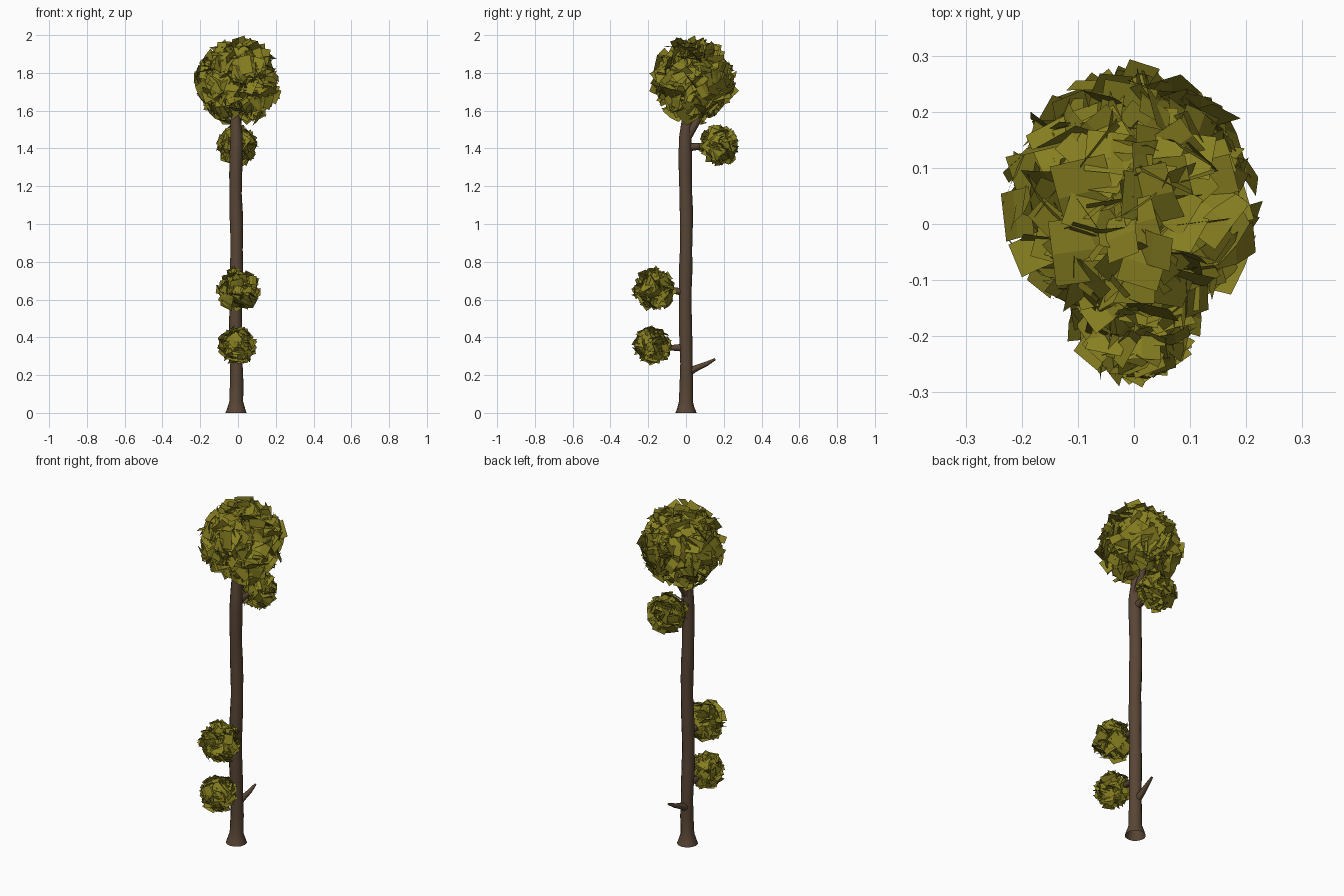
import bpy, math, random
from mathutils import Vector

if "Cube" in bpy.data.objects:
    bpy.data.objects.remove(bpy.data.objects["Cube"])

random.seed(7)


def material(name, rgb):
    m = bpy.data.materials.new(name)
    m.diffuse_color = (*rgb, 1)
    m.use_nodes = True
    m.node_tree.nodes["Principled BSDF"].inputs["Base Color"].default_value = m.diffuse_color
    return m


bark = material("brown bark", (0.10, 0.061, 0.036))
olive = material("olive leaf", (0.24, 0.21, 0.015))


def make_object(name, verts, faces, mat, smooth):
    mesh = bpy.data.meshes.new(name)
    mesh.from_pydata(verts, [], faces)
    mesh.materials.append(mat)
    ob = bpy.data.objects.new(name, mesh)
    bpy.context.collection.objects.link(ob)
    for p in mesh.polygons:
        p.use_smooth = smooth and len(p.vertices) == 4
    return ob


def tube(name, path, sides=12, rough=0.0):
    """Skin rings along a path of (x, y, z, radius); the buried start stays open."""
    pts = [Vector(p[:3]) for p in path]
    verts, faces = [], []
    for i, p in enumerate(pts):
        d = (pts[min(i + 1, len(pts) - 1)] - pts[max(i - 1, 0)]).normalized()
        if name == "trunk":
            d = Vector((0, 0, 1))
        side = d.cross(Vector((0, 1, 0)) if abs(d.y) < 0.6 else Vector((1, 0, 0))).normalized()
        up = d.cross(side)
        for k in range(sides):
            a = 2 * math.pi * k / sides
            r = path[i][3] * (1 + random.uniform(-rough, rough))
            verts.append(p + (side * math.cos(a) + up * math.sin(a)) * r)
    for i in range(len(pts) - 1):
        for k in range(sides):
            n = (k + 1) % sides
            faces.append((i * sides + k, i * sides + n, (i + 1) * sides + n, (i + 1) * sides + k))
    faces.append(tuple(range(len(verts) - sides, len(verts))))
    return make_object(name, verts, faces, bark, True)


def rand_dir():
    return Vector([random.gauss(0, 1) for _ in range(3)]).normalized()


def leaf_ball(name, centre, radius, count, size):
    """Ragged ball of slightly folded leaf cards, densest near its surface."""
    centre = Vector(centre)
    verts, faces = [], []
    for i in range(count):
        z = 1 - 2 * (i + 0.5) / count
        a = i * 2.39996
        s = math.sqrt(1 - z * z)
        out = (Vector((s * math.cos(a), s * math.sin(a), z)) + rand_dir() * 0.2).normalized()
        pos = out * radius * random.uniform(0.25, 1) ** 0.5 * 0.92
        n = (out + rand_dir() * 1.15).normalized()
        u = n.cross(rand_dir()).normalized()
        v = n.cross(u)
        w = size * random.uniform(0.75, 1.2) / 2
        h = w * random.uniform(0.65, 0.95)
        fold = w * random.uniform(0.05, 0.25)
        card = [pos + u * (w * x) + v * (h * y) + n * (fold if x == 0 else 0)
                for y in (-1, 1) for x in (-1, 0, 1)]
        # pull the card inward so no corner strays far from the ball
        limit = radius * random.uniform(0.86, 1.03)
        reach = max(c.length for c in card)
        if reach > limit:
            card = [c - out * (reach - limit) for c in card]
        b = len(verts)
        verts += [centre + c for c in card]
        faces += [(b, b + 1, b + 4, b + 3), (b + 1, b + 2, b + 5, b + 4)]
    return make_object(name, verts, faces, olive, False)


# Trunk with flared foot and gentle wobble
trunk = [(-0.01, 0, 0, 0.057), (-0.01, 0, 0.025, 0.047), (-0.01, 0, 0.06, 0.037)]
for i in range(1, 15):
    z = 0.06 + i * 0.1
    trunk.append((-0.01 + 0.003 * math.sin(z * 9), 0.003 * math.sin(z * 8) - 0.001, z,
                  0.034 + 0.0015 * math.sin(i * 2.1)))
trunk += [(-0.012, 0.005, 1.56, 0.026), (-0.008, 0.005, 1.66, 0.02), (0, 0.01, 1.78, 0.012), (0.005, 0.02, 1.87, 0.005)]
tube("trunk", trunk, 12, 0.03)

# Side branches, each swelling where it leaves the trunk
branches = {
    "bare_stub": [(-0.01, 0.01, 0.215, 0.024), (-0.01, 0.05, 0.235, 0.017), (0, 0.11, 0.26, 0.012), (0.005, 0.155, 0.285, 0.006)],
    "low_branch": [(-0.01, -0.01, 0.345, 0.021), (-0.01, -0.08, 0.345, 0.015), (-0.005, -0.14, 0.36, 0.011), (0, -0.2, 0.38, 0.005)],
    "middle_branch": [(-0.01, -0.01, 0.64, 0.021), (-0.01, -0.08, 0.65, 0.015), (-0.005, -0.14, 0.66, 0.011), (0, -0.2, 0.68, 0.005)],
    "upper_branch": [(-0.01, 0.01, 1.405, 0.023), (-0.01, 0.07, 1.412, 0.018), (0, 0.14, 1.42, 0.012), (0, 0.21, 1.44, 0.005)],
    "crown_fork": [(-0.01, 0.005, 1.46, 0.025), (0, 0.05, 1.53, 0.019), (0.01, 0.1, 1.62, 0.015), (0.03, 0.13, 1.75, 0.006)],
}
for name, path in branches.items():
    tube(name, path, 8, 0.05)

# Twigs hidden in the crown
for i in range(5):
    a = i * 2 * math.pi / 5 + 0.4
    c, s = math.cos(a), math.sin(a)
    z = 1.62 + 0.03 * i
    tube("crown_twig", [(0, 0.005, z, 0.011), (0.07 * c, 0.02 + 0.07 * s, z + 0.05, 0.008),
                        (0.13 * c, 0.03 + 0.13 * s, z + 0.11, 0.004)], 6)

# Foliage
leaf_ball("crown_leaves", (0.002, 0.04, 1.757), 0.244, 420, 0.1)
leaf_ball("upper_leaves", (-0.003, 0.178, 1.415), 0.118, 125, 0.075)
leaf_ball("middle_leaves", (0.002, -0.168, 0.657), 0.126, 125, 0.077)
leaf_ball("low_leaves", (-0.003, -0.177, 0.357), 0.111, 125, 0.07)
